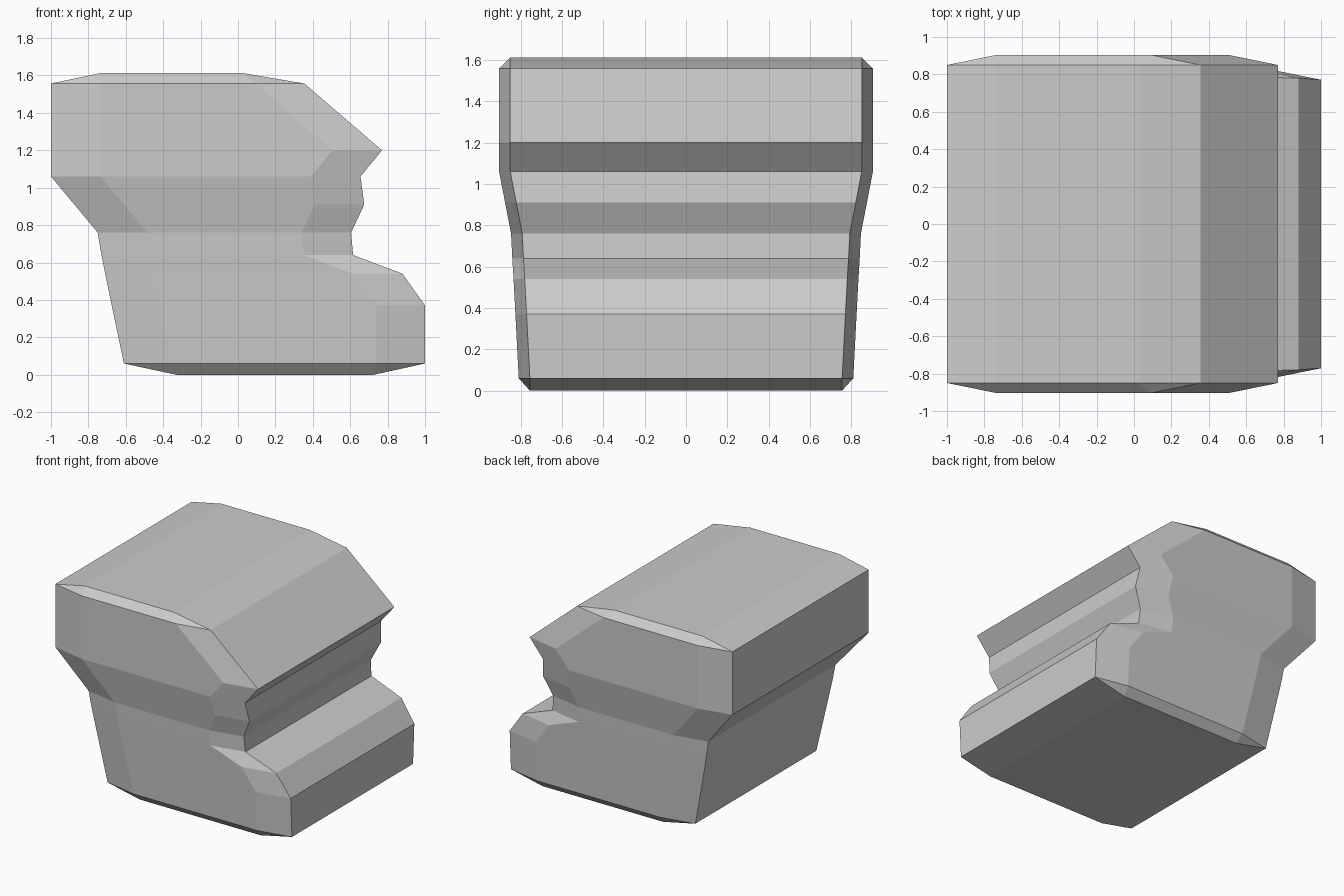
import bpy, bmesh

if "Cube" in bpy.data.objects:
    bpy.data.objects.remove(bpy.data.objects["Cube"])

# Body levels: height, left x, right x, half depth at the corners
LEVELS = [
    (0.06, -0.61, 1.00, 0.755),
    (0.37, -0.675, 1.00, 0.771),
    (0.54, -0.71, 0.88, 0.78),
    (0.64, -0.73, 0.615, 0.786),
    (0.76, -0.75, 0.605, 0.792),
    (0.91, -0.875, 0.675, 0.821),
    (1.06, -1.00, 0.655, 0.85),
    (1.20, -1.00, 0.77, 0.85),
    (1.557, -1.00, 0.355, 0.85),
]
BULGE = 0.054   # how far front and back bow out past the corners
INSET = 0.265   # length of the corner chamfer along x


def ring(bm, z, left, right, depth):
    """Eight-sided cross-section, counter-clockwise from the front left."""
    a, b, out = left + INSET, right - INSET, depth + BULGE
    points = [(a, -out), (b, -out), (right, -depth), (right, depth),
              (b, out), (a, out), (left, depth), (left, -depth)]
    return [bm.verts.new((x, y, z)) for x, y in points]


def cap(bm, loop, z, left, right, depth):
    """Raised rectangle joined to a ring by four slopes and four corner triangles."""
    c = [bm.verts.new((x, y, z)) for x, y in
         [(left, -depth), (right, -depth), (right, depth), (left, depth)]]
    bm.faces.new(c)
    for i in range(4):
        j = (i + 1) % 4
        bm.faces.new((loop[2 * i], loop[2 * i + 1], c[j], c[i]))
        bm.faces.new((loop[2 * i + 1], loop[(2 * i + 2) % 8], c[j]))


bm = bmesh.new()

# Side walls
rings = [ring(bm, *level) for level in LEVELS]
for low, high in zip(rings, rings[1:]):
    for i in range(8):
        j = (i + 1) % 8
        bm.faces.new((low[i], low[j], high[j], high[i]))

# Shallow bevelled base and top
cap(bm, rings[0], 0.0, -0.33, 0.725, 0.755)
cap(bm, rings[-1], 1.612, -0.74, 0.03, 0.85)

bmesh.ops.recalc_face_normals(bm, faces=bm.faces)
mesh = bpy.data.meshes.new("stepped_body")
bm.to_mesh(mesh)
bm.free()
body = bpy.data.objects.new("stepped_body", mesh)
bpy.context.collection.objects.link(body)
